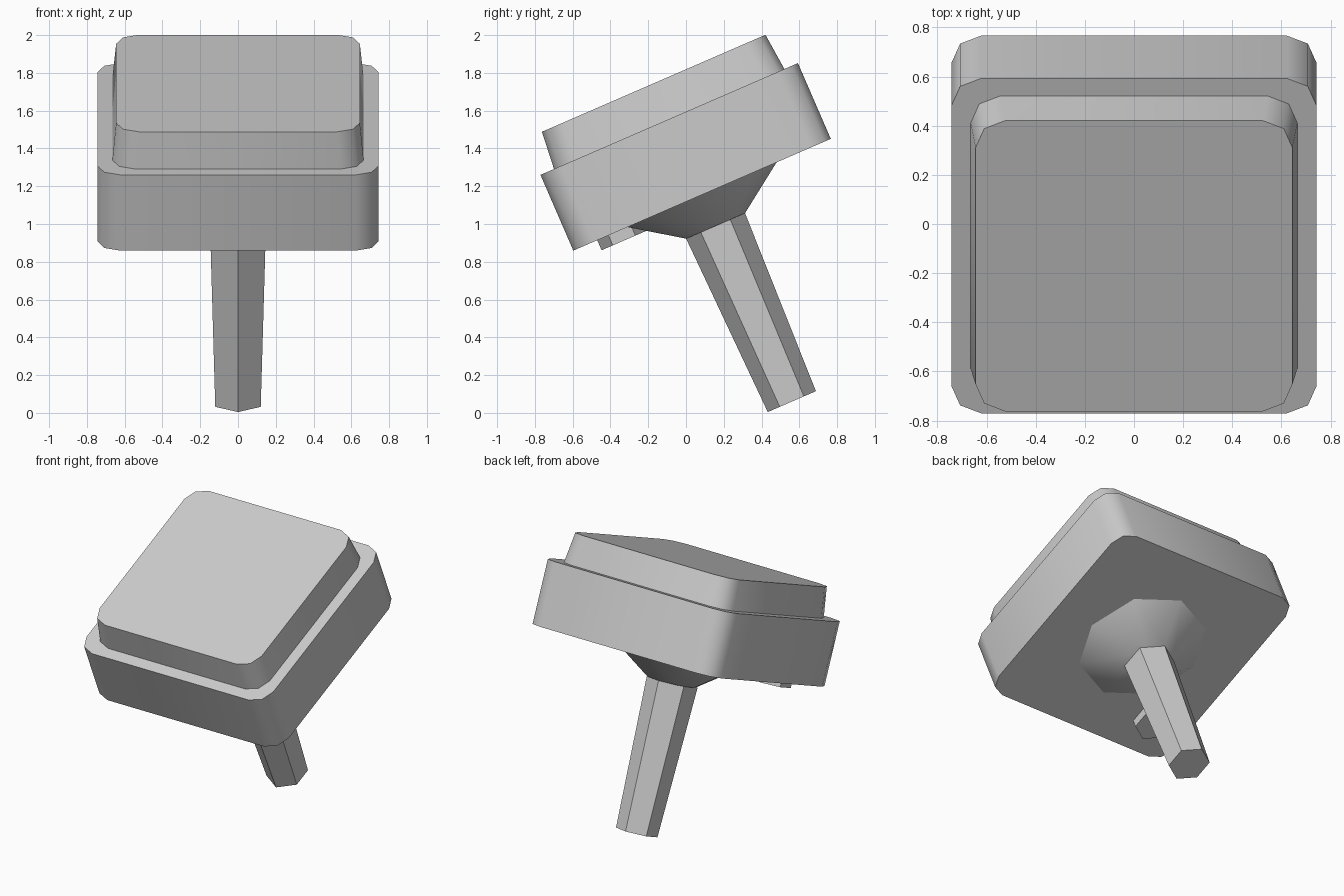
import bpy, bmesh, math
from mathutils import Matrix

cube = bpy.data.objects.get("Cube")
if cube:
    bpy.data.objects.remove(cube, do_unlink=True)

grey = bpy.data.materials.new("plain_grey")
grey.use_nodes = True
colour = (0.6, 0.6, 0.6, 1)
grey.diffuse_color = colour
grey.node_tree.nodes["Principled BSDF"].inputs["Base Color"].default_value = colour

# Shared tilted frame: origin at the centre of the slab's underside
TILT = Matrix.Translation((0, 0.085, 1.155)) @ Matrix.Rotation(math.radians(23.46), 4, "X")


def add_part(name, bm):
    bmesh.ops.recalc_face_normals(bm, faces=bm.faces)
    mesh = bpy.data.meshes.new(name)
    bm.to_mesh(mesh)
    bm.free()
    mesh.materials.append(grey)
    obj = bpy.data.objects.new(name, mesh)
    bpy.context.collection.objects.link(obj)
    obj.matrix_world = TILT
    bpy.ops.object.select_all(action="DESELECT")
    obj.select_set(True)
    bpy.context.view_layer.objects.active = obj
    bpy.ops.object.shade_smooth_by_angle(angle=math.radians(50))
    return obj


def rounded_slab(name, half_low, half_high, low, high, radius=0.12):
    """Square slab with two-segment rounded corners and a slight taper."""
    bm = bmesh.new()
    rings = []
    for half, z in ((half_low, low), (half_high, high)):
        ring = []
        for corner in range(4):
            a = math.radians(45 + 90 * corner)
            cx = math.copysign(half - radius, math.cos(a))
            cy = math.copysign(half - radius, math.sin(a))
            for step in (-45, 0, 45):
                b = a + math.radians(step)
                ring.append(bm.verts.new((cx + radius * math.cos(b), cy + radius * math.sin(b), z)))
        rings.append(ring)
        bm.faces.new(ring)
    count = len(rings[0])
    for i in range(count):
        j = (i + 1) % count
        bm.faces.new((rings[0][i], rings[0][j], rings[1][j], rings[1][i]))
    return add_part(name, bm)


def prism(name, sides, r_low, r_high, low, high, x=0, y=0):
    """Tapered prism with one corner pointing along the tilted y axis."""
    bm = bmesh.new()
    bmesh.ops.create_cone(bm, cap_ends=True, segments=sides, radius1=r_low,
                          radius2=r_high, depth=high - low)
    # create_cone starts its first corner on the y axis
    bmesh.ops.translate(bm, verts=bm.verts, vec=(x, y, (low + high) / 2))
    return add_part(name, bm)


# Wide body and the raised cap on top of it
rounded_slab("body_slab", 0.743, 0.743, 0, 0.437)
rounded_slab("top_cap", 0.665, 0.645, 0.437, 0.643)

# Flared collar, hexagonal stem and small peg on the underside
prism("collar", 8, 0.17, 0.43, -0.18, 0)
prism("stem", 6, 0.139, 0.17, -1.194, -0.18)
prism("peg", 6, 0.13, 0.13, -0.058, 0, x=-0.45, y=-0.475)
